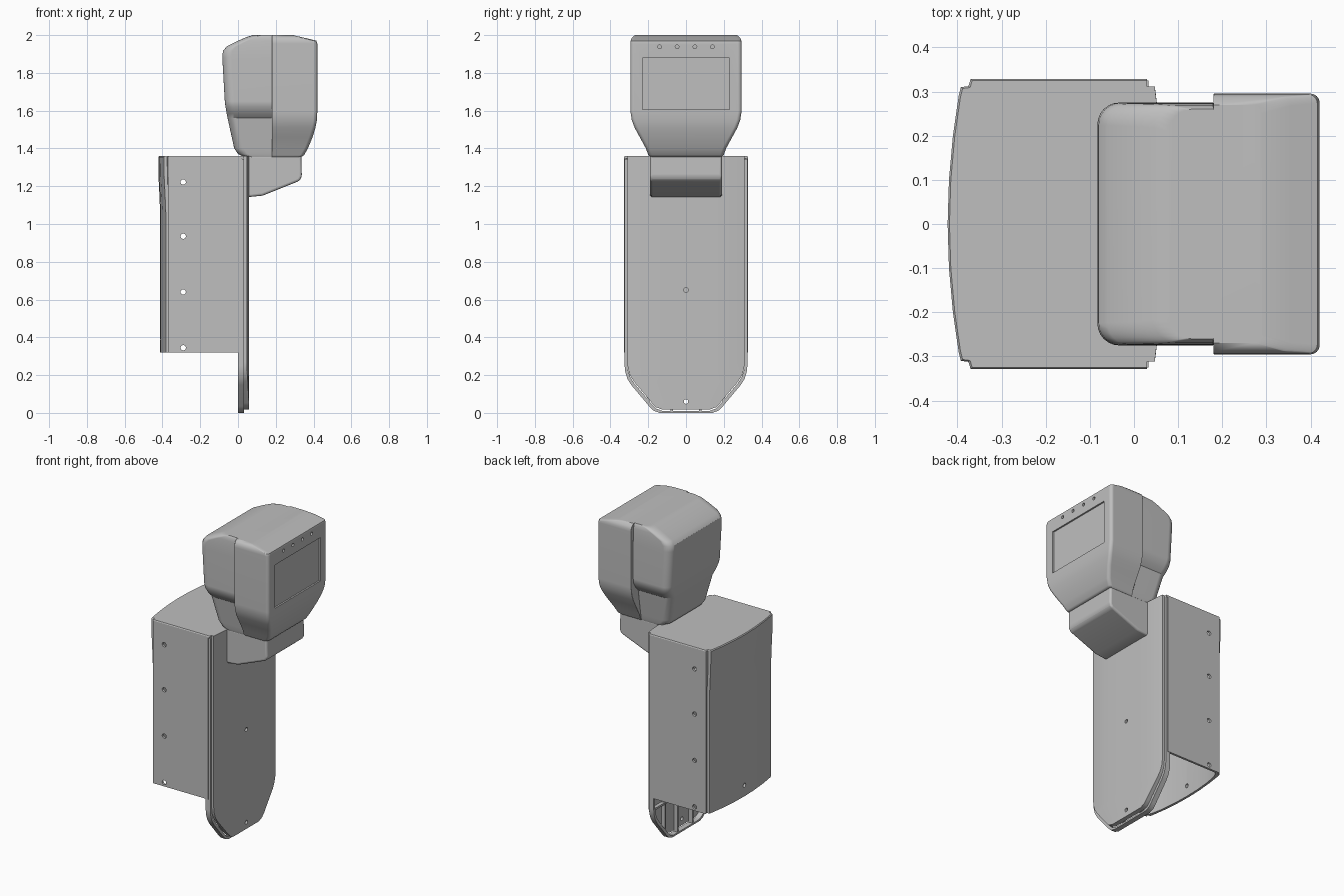
import bpy, bmesh, math
from mathutils import Matrix, Vector

if "Cube" in bpy.data.objects:
    bpy.data.objects.remove(bpy.data.objects["Cube"])

grey = bpy.data.materials.new("light_grey_plastic")
grey.diffuse_color = (0.52, 0.52, 0.52, 1)
grey.use_nodes = True
grey.node_tree.nodes["Principled BSDF"].inputs["Base Color"].default_value = grey.diffuse_color


def finish(name, bm):
    bmesh.ops.recalc_face_normals(bm, faces=bm.faces)
    me = bpy.data.meshes.new(name)
    bm.to_mesh(me)
    bm.free()
    me.materials.append(grey)
    ob = bpy.data.objects.new(name, me)
    bpy.context.collection.objects.link(ob)
    return ob


def activate(ob):
    bpy.ops.object.select_all(action='DESELECT')
    ob.select_set(True)
    bpy.context.view_layer.objects.active = ob


def loft(name, rings):
    """Skin matching rings of 3D points and cap both ends."""
    bm = bmesh.new()
    rows = [[bm.verts.new(p) for p in ring] for ring in rings]
    n = len(rows[0])
    for a, b in zip(rows, rows[1:]):
        for i in range(n):
            j = (i + 1) % n
            bm.faces.new((a[i], a[j], b[j], b[i]))
    bm.faces.new(rows[0])
    bm.faces.new(rows[-1])
    return finish(name, bm)


def add_box(bm, lo, hi):
    lo, hi = Vector(lo), Vector(hi)
    m = Matrix.Translation((lo + hi) / 2) @ Matrix.Diagonal((*(hi - lo), 1))
    bmesh.ops.create_cube(bm, size=1, matrix=m)


def add_pin(bm, centre, radius, depth, axis):
    rot = Matrix.Rotation(math.pi / 2, 4, 'Y' if axis == 'X' else 'X')
    bmesh.ops.create_cone(bm, cap_ends=True, segments=20, radius1=radius, radius2=radius,
                          depth=depth, matrix=Matrix.Translation(centre) @ rot)


def cut(ob, bm):
    """Subtract the shapes in bm, then drop the cutter."""
    cutter = finish("cutter", bm)
    cutter.hide_render = True
    mod = ob.modifiers.new("cut", 'BOOLEAN')
    mod.operation, mod.solver, mod.object = 'DIFFERENCE', 'EXACT', cutter
    activate(ob)
    bpy.ops.object.modifier_apply(modifier=mod.name)
    bpy.data.objects.remove(cutter)


def smooth(ob, angle=32):
    activate(ob)
    bpy.ops.object.shade_smooth_by_angle(angle=math.radians(angle))
    mod = ob.modifiers.new("weighted", 'WEIGHTED_NORMAL')
    mod.keep_sharp = True


def rounded(z, x0, x1, w, r0, r1, n=6):
    """Rounded rectangle at height z, radius r0 at the back and r1 at the front."""
    pts = []
    for cx, cy, r, a0 in ((x1 - r1, w - r1, r1, 0), (x0 + r0, w - r0, r0, 90),
                          (x0 + r0, r0 - w, r0, 180), (x1 - r1, r1 - w, r1, 270)):
        for k in range(n + 1):
            a = math.radians(a0 + 90 * k / n)
            pts.append((cx + r * math.cos(a), cy + r * math.sin(a), z))
    return pts


def mirrored(half):
    """Half outline ending on the y = 0 line -> full outline."""
    return half + [(x, -y) for x, y in reversed(half[:-1])]


# Head, rear half: z, back x, half width
rear = [(1.355, .03, .19), (1.37, .0, .195), (1.40, -.02, .2), (1.56, -.055, .225),
        (1.585, -.06, .25), (1.62, -.066, .27), (1.65, -.07, .275), (1.88, -.083, .275),
        (1.915, -.08, .274), (1.94, -.06, .273), (1.97, .0, .271), (1.99, .045, .268),
        (2.0, .08, .26)]
head_rear = loft("head_rear", [rounded(z, x, .18, w, .05, .002) for z, x, w in rear])
smooth(head_rear)

# Head, front half: z, front x, half width
front = [(1.355, .335, .19), (1.365, .35, .2), (1.40, .37, .212), (1.46, .395, .245),
         (1.51, .41, .272), (1.55, .418, .287), (1.60, .42, .295), (1.955, .42, .295),
         (1.97, .415, .293), (1.985, .355, .288), (2.0, .29, .27)]
head_front = loft("head_front", [rounded(z, .18, x, w, .002, .02) for z, x, w in front])
# Recessed screen and indicator holes
bm = bmesh.new()
add_box(bm, (.41, -.23, 1.605), (.45, .23, 1.88))
for y in (-.14, -.047, .047, .14):
    add_pin(bm, (.42, y, 1.938), .01, .03, 'X')
cut(head_front, bm)
smooth(head_front)

# Neck under the head
profile = [(.03, 1.365), (.335, 1.365), (.338, 1.25), (.325, 1.228), (.13, 1.15), (.03, 1.14)]
neck = loft("neck", [[(x, y, z) for x, z in profile] for y in (-.19, .19)])
bev = neck.modifiers.new("bevel", 'BEVEL')
bev.width, bev.segments, bev.limit_method = .014, 4, 'ANGLE'
bev.angle_limit = math.radians(25)
smooth(neck)

# Rear housing: open-bottomed channel with a bowed back wall
outer = mirrored([(.02, .328), (-.37, .328), (-.375, .312), (-.392, .31), (-.397, .29),
                  (-.41, .2), (-.419, .1), (-.422, 0)])
inner = mirrored([(.02, .314), (-.35, .314), (-.36, .298), (-.38, .28), (-.395, .2),
                  (-.404, .1), (-.407, 0)])


def section(pts, z, dx):
    return [(x + (dx if x < -.373 else 0), y, z) for x, y in pts]


levels = [(.32, .01), (1.05, .01), (1.15, .006), (1.25, .001), (1.346, 0)]
housing = loft("rear_housing", [section(outer + inner[::-1], z, dx) for z, dx in levels])
bm = bmesh.new()
for z in (.345, .64, .935, 1.222):
    add_pin(bm, (-.29, 0, z), .014, 1, 'Y')
add_pin(bm, (-.41, 0, .39), .013, .1, 'X')
cut(housing, bm)
smooth(housing, 20)

# Housing lid
lid_line = [(.03, .328)] + outer[1:-1] + [(.03, -.328)]
lid = loft("housing_lid", [section(lid_line, 1.346, 0), section(lid_line, 1.354, 0),
                           [(x * .99, y * .99, 1.36) for x, y in lid_line]])
smooth(lid, 20)

# Front plate outline (half width, z), rounded at the bottom
edge = [(.325, 1.345), (.325, .25), (.321, .215), (.31, .18), (.29, .148), (.195, .035),
        (.172, .012), (.14, 0)]

# Plate rim, hollow at the back
inset = [(y - .014, z if z > 1 else z + .011) for y, z in edge]
u_shape = edge + [(-y, z) for y, z in reversed(edge)]
u_shape += [(-y, z) for y, z in inset] + inset[::-1]
rim = loft("plate_rim", [[(x, y, z) for y, z in u_shape] for x in (0, .033)])
smooth(rim)

# Plate skin, slightly domed across its width
rings = []
for y, z in reversed(edge):
    w, z = y - .014, 1.36 if z > 1 else z + .018
    dome = [(.059 - .012 * (w * t / .311) ** 4, w * t, z) for t in [k / 6 - 1 for k in range(13)]]
    rings.append([(.029, -w, z)] + dome + [(.029, w, z)])
skin = loft("plate_skin", rings)
bm = bmesh.new()
for z in (.06, .65):
    add_pin(bm, (.04, 0, z), .012, .1, 'X')
cut(skin, bm)
smooth(skin)

# Stiffening ribs behind the plate
bm = bmesh.new()
for y, z0 in ((-.2, .06), (-.075, .01), (.075, .01), (.2, .06)):
    add_box(bm, (.004, y - .006, z0), (.032, y + .006, 1.34))
for z in (.24, .6, .96):
    add_box(bm, (.006, -.315, z - .006), (.031, .315, z + .006))
finish("plate_ribs", bm)
